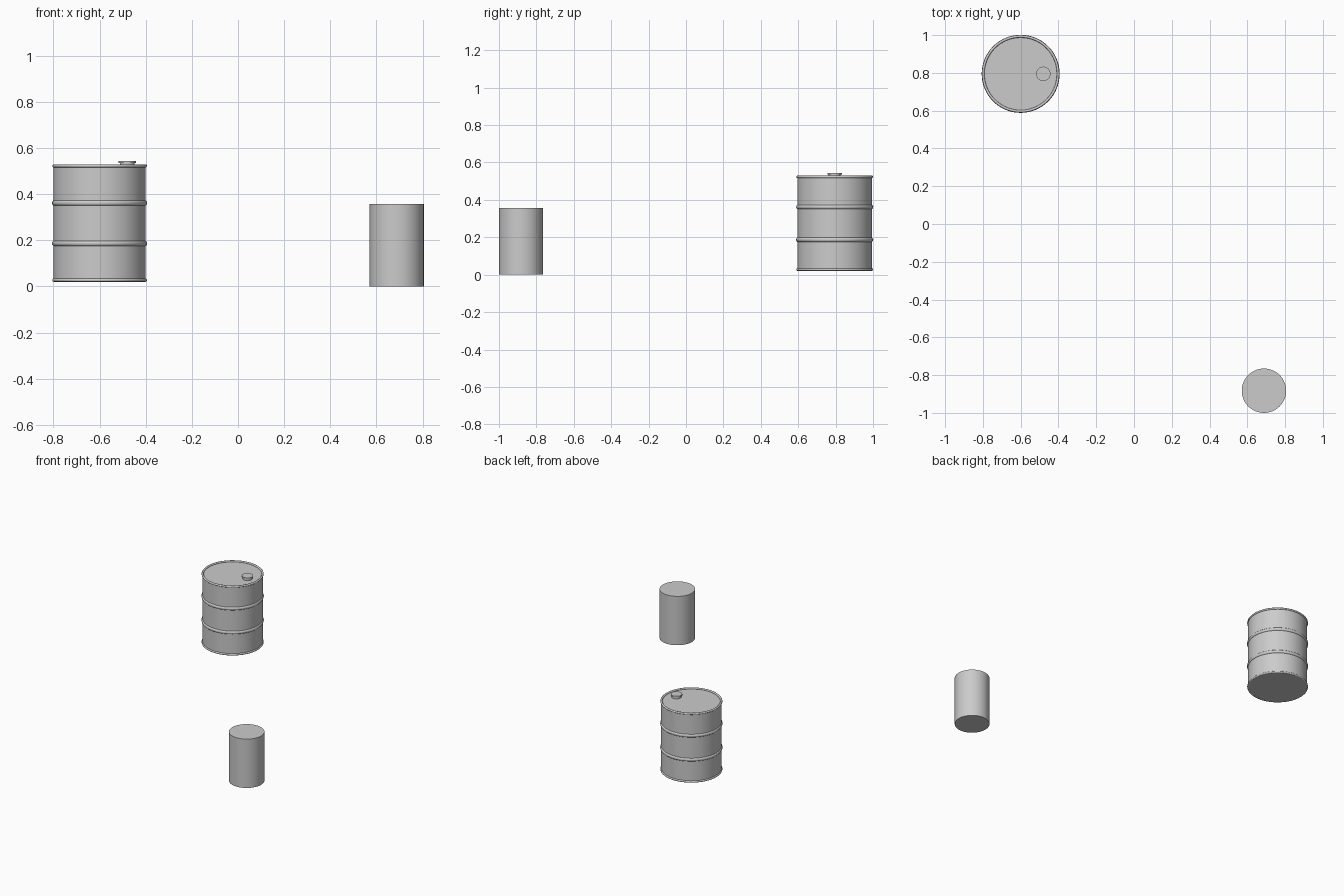
import bpy, math

if "Cube" in bpy.data.objects:
    bpy.data.objects.remove(bpy.data.objects["Cube"])

BX, BY = -0.60, 0.795      # drum axis
CX, CY = 0.688, -0.8825    # plain canister axis


def smooth(name):
    ob = bpy.context.object
    ob.name = name
    bpy.ops.object.shade_smooth_by_angle(angle=math.radians(35))
    return ob


def cylinder(name, x, y, z0, z1, r, sides=64):
    bpy.ops.mesh.primitive_cylinder_add(vertices=sides, radius=r, depth=z1 - z0,
                                        location=(x, y, (z0 + z1) / 2))
    return smooth(name)


def ring(name, z, major, minor):
    bpy.ops.mesh.primitive_torus_add(major_radius=major, minor_radius=minor,
                                     major_segments=64, minor_segments=12,
                                     location=(BX, BY, z))
    return smooth(name)


# Drum shell with flat lid and base
cylinder("drum_body", BX, BY, 0.022, 0.521, 0.20)

# Rolled rims at both ends and two rolling hoops around the side
ring("bottom_rim", 0.0275, 0.1985, 0.007)
ring("top_rim", 0.523, 0.1985, 0.007)
ring("lower_hoop", 0.187, 0.1935, 0.013)
ring("upper_hoop", 0.362, 0.1935, 0.013)

# Bung on the lid: neck with a wider cap
cylinder("bung_neck", BX + 0.12, BY, 0.515, 0.536, 0.032, 32)
cylinder("bung_cap", BX + 0.12, BY, 0.535, 0.544, 0.038, 32)

# Plain canister
cylinder("canister", CX, CY, 0.0, 0.357, 0.1175)
